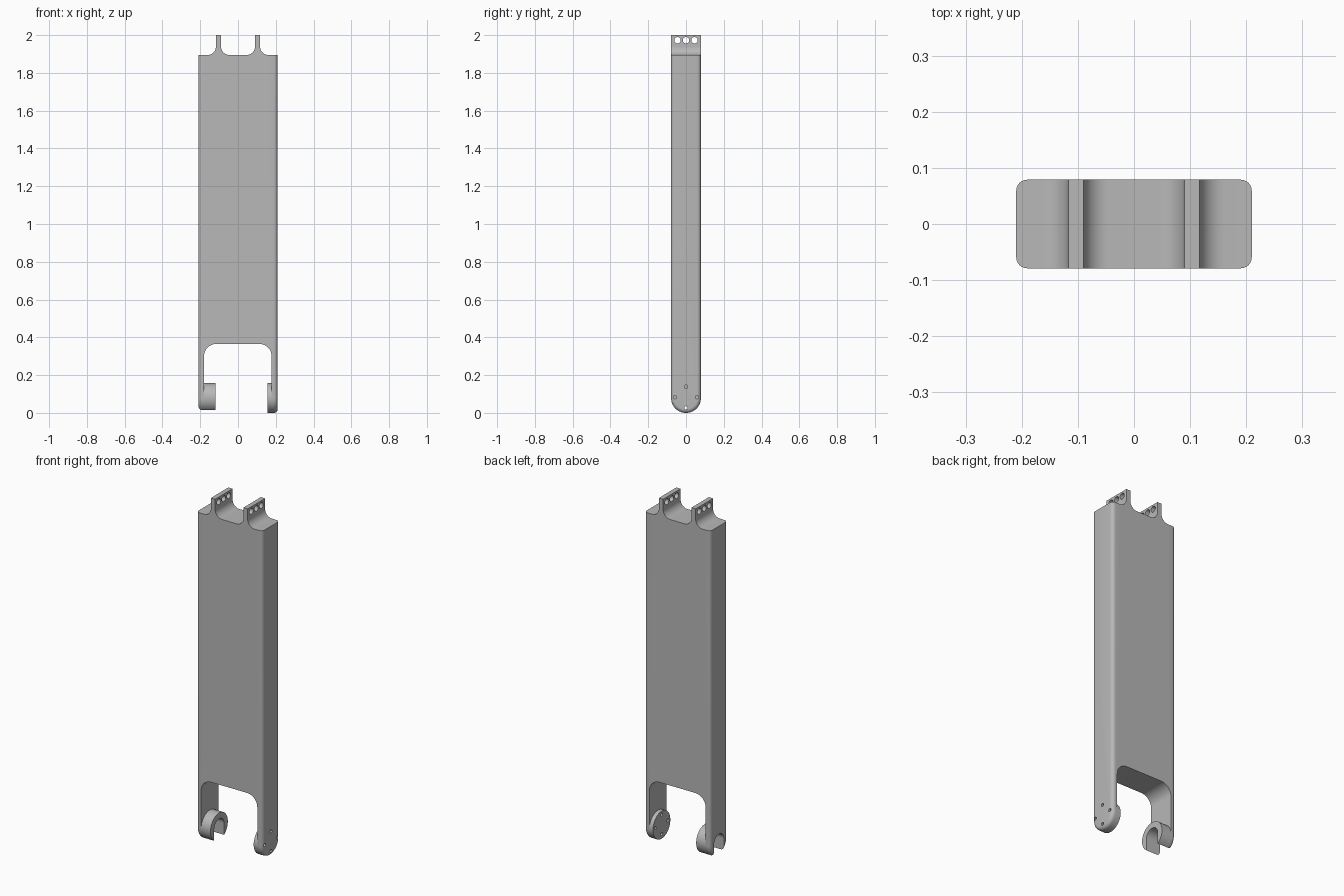
import bpy
import bmesh
from math import cos, sin, pi, radians
from mathutils import Vector

cube = bpy.data.objects.get("Cube")
if cube:
    bpy.data.objects.remove(cube, do_unlink=True)

grey = bpy.data.materials.new("plain grey")
grey.use_nodes = True
GREY = (0.48, 0.48, 0.48, 1)
grey.diffuse_color = GREY
grey.node_tree.nodes["Principled BSDF"].inputs["Base Color"].default_value = GREY

HALF_W, R, TOP, SHOULDER = 0.21, 0.079, 2.0, 1.895


def arc(cx, cz, r, start, end, n=12):
    """Points along an arc, angles in degrees."""
    angles = [radians(start + (end - start) * i / n) for i in range(n + 1)]
    return [(cx + r * cos(a), cz + r * sin(a)) for a in angles]


def prism(name, outline, axis, lo, hi, round_ends=0):
    """Extrude a flat outline along x or y, optionally rounding the end rims."""
    def place(p, t):
        return (t, p[0], p[1]) if axis == "x" else (p[0], t, p[1])
    bm = bmesh.new()
    base = bm.faces.new([bm.verts.new(place(p, lo)) for p in outline])
    ext = bmesh.ops.extrude_face_region(bm, geom=[base])
    moved = [v for v in ext["geom"] if isinstance(v, bmesh.types.BMVert)]
    shift = Vector(place((0, 0), hi - lo))
    bmesh.ops.translate(bm, verts=moved, vec=shift)
    if round_ends:
        rims = [e for e in bm.edges
                if abs((e.verts[0].co - e.verts[1].co).dot(shift)) < 1e-7]
        bmesh.ops.bevel(bm, geom=rims, offset=round_ends, segments=6,
                        profile=0.5, affect="EDGES")
    bmesh.ops.recalc_face_normals(bm, faces=bm.faces)
    mesh = bpy.data.meshes.new(name)
    bm.to_mesh(mesh)
    bm.free()
    mesh.materials.append(grey)
    obj = bpy.data.objects.new(name, mesh)
    bpy.context.collection.objects.link(obj)
    return obj


def combine(targets, tool, operation="DIFFERENCE"):
    """Apply a boolean to each target, then discard the tool."""
    for obj in targets:
        mod = obj.modifiers.new("cut", "BOOLEAN")
        mod.object, mod.operation, mod.solver = tool, operation, "EXACT"
        bpy.context.view_layer.objects.active = obj
        bpy.ops.object.modifier_apply(modifier=mod.name)
    bpy.data.objects.remove(tool, do_unlink=True)


# Front outline: two filleted tabs on top, an open fork below
FIL = 0.044
TAB_IN, TAB_OUT = 0.09, 0.117
right_tab = (arc(TAB_IN - FIL, SHOULDER + FIL, FIL, -90, 0)
             + [(TAB_IN, TOP), (TAB_OUT, TOP)]
             + arc(TAB_OUT + FIL, SHOULDER + FIL, FIL, 180, 270))
left_tab = [(-x, z) for x, z in reversed(right_tab)]
FORK_L, FORK_R, FORK_TOP, FORK_FIL = -0.18, 0.178, 0.365, 0.065
fork = (arc(FORK_R - FORK_FIL, FORK_TOP - FORK_FIL, FORK_FIL, 0, 90)
        + arc(FORK_L + FORK_FIL, FORK_TOP - FORK_FIL, FORK_FIL, 90, 180))
outline = ([(-HALF_W, -0.1), (-HALF_W, SHOULDER)] + left_tab + right_tab
           + [(HALF_W, SHOULDER), (HALF_W, -0.1), (FORK_R, -0.1)]
           + fork + [(FORK_L, -0.1)])
body = prism("body", outline, "y", -0.2, 0.2)

# Side shape: round lower end and softened outer rims
side = [(R, 2.3), (-R, 2.3)] + arc(0, R, R, 180, 360, 40)
slab = prism("side_shape", side, "x", -HALF_W, HALF_W, 0.02)
combine([body], slab, "INTERSECT")

# Round bosses on the inner faces of the fork arms
circle = arc(0, R, R, 0, 360, 64)[:-1]
hook = prism("hook_boss", circle, "x", FORK_L, -0.12)
disc = prism("pivot_disc", circle, "x", 0.155, FORK_R)

# Downward-opening slot through one arm and its hook
slot = arc(0, R, 0.045, 0, 180, 24) + [(-0.045, -0.1), (0.045, -0.1)]
combine([body, hook], prism("slot_cutter", slot, "x", -0.3, -0.05))

# Four bolt holes through the other arm and its disc
for i in range(4):
    a = i * pi / 2
    hole = arc(0.058 * cos(a), R + 0.004 + 0.056 * sin(a), 0.009, 0, 360, 16)[:-1]
    combine([body, disc], prism("bolt_cutter", hole, "x", 0.1, 0.3))

# Three holes through both tabs
for y in (-0.045, 0, 0.045):
    hole = arc(y, 1.973, 0.017, 0, 360, 24)[:-1]
    combine([body], prism("tab_cutter", hole, "x", -0.3, 0.3))

# Smooth the curved surfaces, keep the edges sharp
bpy.ops.object.select_all(action="DESELECT")
for obj in (body, hook, disc):
    obj.select_set(True)
bpy.context.view_layer.objects.active = body
bpy.ops.object.shade_smooth_by_angle(angle=radians(30))
